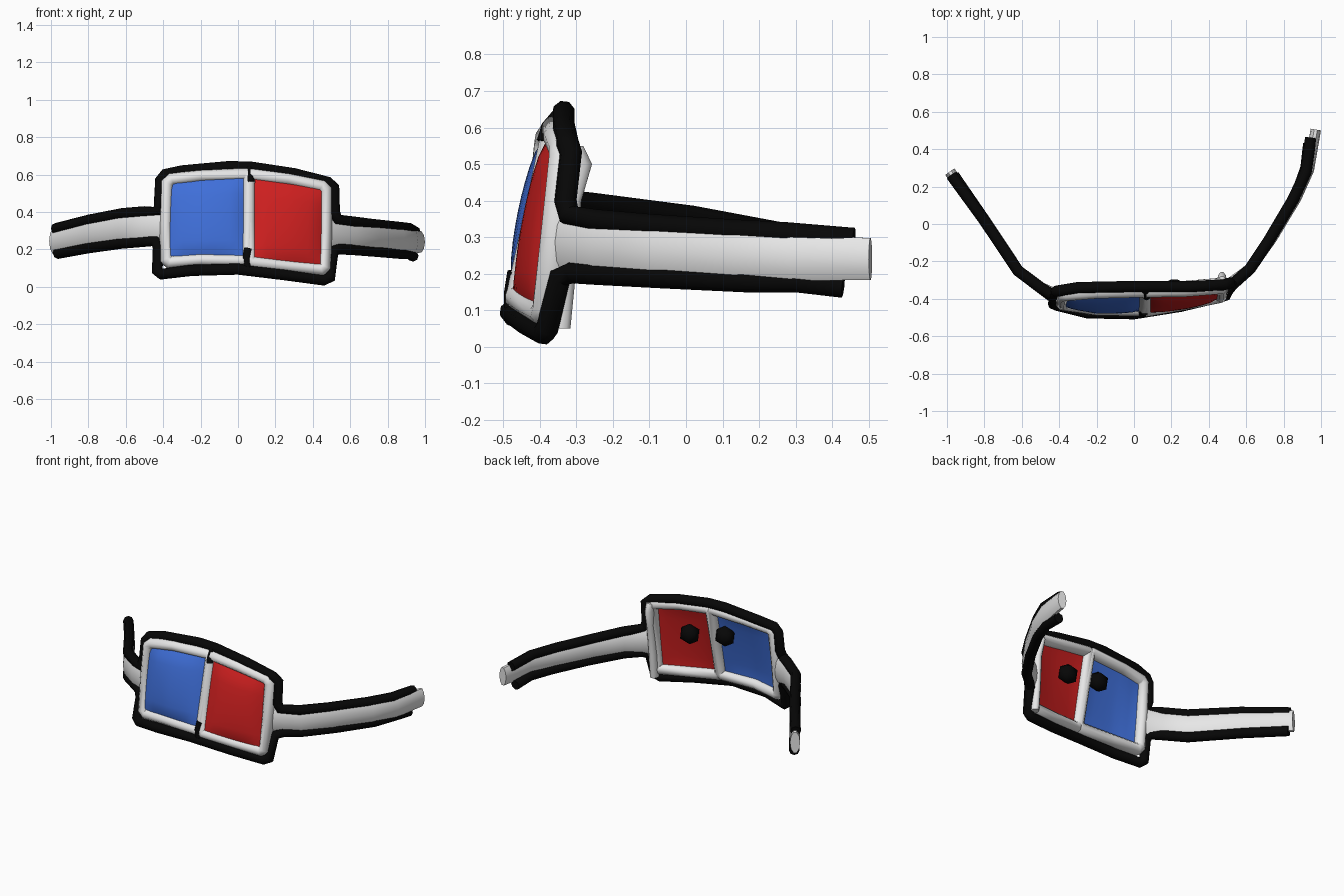
import bpy, bmesh, math
from mathutils import Vector

if "Cube" in bpy.data.objects:
    bpy.data.objects.remove(bpy.data.objects["Cube"])


def material(name, rgb):
    m = bpy.data.materials.new(name)
    m.diffuse_color = (*rgb, 1)
    m.use_nodes = True
    m.node_tree.nodes["Principled BSDF"].inputs["Base Color"].default_value = m.diffuse_color
    return m


WHITE = material("white", (0.8, 0.8, 0.8))
BLACK = material("black", (0.002, 0.002, 0.002))
RED = material("red", (0.62, 0.014, 0.014))
BLUE = material("blue", (0.05, 0.16, 0.7))


def finish(name, bm, mat):
    bmesh.ops.recalc_face_normals(bm, faces=bm.faces)
    me = bpy.data.meshes.new(name)
    bm.to_mesh(me)
    bm.free()
    ob = bpy.data.objects.new(name, me)
    bpy.context.collection.objects.link(ob)
    me.materials.append(mat)
    shade(ob)


def shade(ob):
    bpy.ops.object.select_all(action='DESELECT')
    ob.select_set(True)
    bpy.context.view_layer.objects.active = ob
    if ob.type == 'CURVE':
        bpy.ops.object.convert(target='MESH')
    bpy.ops.object.shade_smooth_by_angle(angle=math.radians(50))


def lerp_table(x, table):
    if x <= table[0][0]:
        return table[0][1]
    for (x0, y0), (x1, y1) in zip(table, table[1:]):
        if x <= x1:
            return y0 + (y1 - y0) * (x - x0) / (x1 - x0)
    return table[-1][1]


def front_y(x, z):
    """Depth of the tilted, curved front panel."""
    top = lerp_table(x, [(-.44, -.37), (-.25, -.345), (.3, -.335), (.5, -.315)])
    low = lerp_table(x, [(-.44, -.42), (-.2, -.475), (.08, -.48), (.5, -.38)])
    return low + (top - low) * z / .65


def sweep(name, path, axis, ra, rb, mat, closed=False, n=10):
    """Elliptical section along a path: ra along the fixed axis, rb across it."""
    bm = bmesh.new()
    pts = [Vector(p) for p in path]
    axis, rings, k = Vector(axis), [], len(path)
    for i, p in enumerate(pts):
        prev = pts[i - 1] if closed or i > 0 else p
        nxt = pts[(i + 1) % k] if closed or i < k - 1 else p
        d0 = (p - prev if p != prev else nxt - p).normalized()
        d1 = (nxt - p if nxt != p else p - prev).normalized()
        t = (d0 + d1).normalized()
        side = t.cross(axis).normalized() * min(1.5, 1 / max(.3, t.dot(d1)))
        h = ra[i] if isinstance(ra, list) else ra
        ring = []
        for j in range(n):
            a = math.tau * (j + .5) / n
            ring.append(bm.verts.new(p + axis * h * math.cos(a) + side * rb * math.sin(a)))
        rings.append(ring)
    for i in range(k if closed else k - 1):
        r0, r1 = rings[i], rings[(i + 1) % k]
        for j in range(n):
            bm.faces.new((r0[j], r0[(j + 1) % n], r1[(j + 1) % n], r1[j]))
    if not closed:
        bm.faces.new(rings[0])
        bm.faces.new(rings[-1])
    finish(name, bm, mat)


def tube(name, path, radius, mat):
    """Round tube along straight segments, converted to mesh."""
    cu = bpy.data.curves.new(name, 'CURVE')
    cu.dimensions = '3D'
    cu.bevel_depth, cu.bevel_resolution, cu.use_fill_caps = radius, 2, True
    sp = cu.splines.new('POLY')
    sp.points.add(len(path) - 1)
    for q, p in zip(sp.points, path):
        q.co = (*p, 1)
    ob = bpy.data.objects.new(name, cu)
    bpy.context.collection.objects.link(ob)
    cu.materials.append(mat)
    shade(ob)


def lens(name, corners, mat, n=10):
    """Cushion-shaped lens spanning four (x, z) corners."""
    bm = bmesh.new()
    a, b, c, d = [Vector(p) for p in corners]
    front, back = [], []
    for i in range(n + 1):
        for j in range(n + 1):
            u, v = i / n, j / n
            p = (a * (1 - u) + b * u) * (1 - v) + (d * (1 - u) + c * u) * v
            bulge = (16 * u * (1 - u) * v * (1 - v)) ** .5
            y = front_y(p.x, p.y)
            front.append(bm.verts.new((p.x, y - .025 - .035 * bulge, p.y)))
            back.append(bm.verts.new((p.x, y + .005 - .012 * bulge, p.y)))
    w = n + 1
    for i in range(n):
        for j in range(n):
            q = (i * w + j, (i + 1) * w + j, (i + 1) * w + j + 1, i * w + j + 1)
            bm.faces.new([front[k] for k in q])
            bm.faces.new([back[k] for k in reversed(q)])
    edge = ([i * w for i in range(n)] + [n * w + j for j in range(n)]
            + [i * w + n for i in range(n, 0, -1)] + [j for j in range(n, 0, -1)])
    for e0, e1 in zip(edge, edge[1:] + edge[:1]):
        bm.faces.new((front[e0], back[e0], back[e1], front[e1]))
    finish(name, bm, mat)


# White rims around each lens
rims = {
    "left_rim": [(-.385, .15), (-.385, .34), (-.378, .555), (-.355, .575), (-.2, .592),
                 (.04, .603), (.055, .59), (.055, .35), (.055, .15), (.04, .138), (-.2, .145),
                 (-.365, .132)],
    "right_rim": [(.06, .59), (.075, .6), (.27, .575), (.45, .54), (.468, .52), (.468, .3),
                  (.465, .11), (.445, .092), (.27, .11), (.075, .132), (.06, .15), (.06, .35)],
}
for name, loop in rims.items():
    sweep(name, [(x, front_y(x, z), z) for x, z in loop], (0, 1, 0), .045, .034,
          WHITE, closed=True)

# White post behind the right rim
sweep("right_rim_post", [(.47, -.31, .55), (.47, -.3, .5), (.475, -.315, .4), (.47, -.335, .2),
                         (.47, -.345, .05)], (0, 1, 0), [.03, .045, .03, .035, .03], .025, WHITE)

# Lenses
lens("blue_lens", [(-.375, .165), (.035, .165), (.035, .585), (-.37, .56)], BLUE)
lens("red_lens", [(.08, .14), (.445, .11), (.455, .525), (.09, .575)], RED)

# White side arms
sweep("left_arm", [(-.40, -.385, .32), (-.5, -.34, .32), (-.62, -.25, .312), (-.8, .02, .282),
                   (-.985, .28, .245)], (0, 0, 1), [.09, .09, .085, .08, .07], .03, WHITE)
sweep("right_arm", [(.48, -.34, .285), (.62, -.24, .272), (.735, -.08, .262), (.868, .14, .25),
                    (.935, .29, .245), (.972, .505, .24)], (0, 0, 1),
      [.085, .08, .075, .07, .068, .06], .028, WHITE)

# Black outline along the top and bottom edges
tube("top_outline", [(-.975, .26, .31), (-.8, .02, .355), (-.62, -.25, .39), (-.5, -.34, .4),
                     (-.43, -.385, .405), (-.42, -.37, .45), (-.415, -.36, .57), (-.39, -.355, .602),
                     (-.3, -.34, .62), (-.05, -.335, .643), (.07, -.335, .64), (.3, -.335, .605),
                     (.48, -.325, .56), (.513, -.315, .53), (.515, -.33, .4), (.53, -.32, .36),
                     (.62, -.24, .345), (.72, -.09, .332), (.85, .13, .318), (.92, .28, .31),
                     (.945, .46, .295)], .031, BLACK)
tube("bottom_outline", [(-.965, .26, .18), (-.8, .02, .21), (-.62, -.25, .235),
                        (-.5, -.34, .245), (-.44, -.385, .245), (-.425, -.4, .21),
                        (-.432, -.425, .085), (-.41, -.435, .068), (-.25, -.475, .088),
                        (0, -.48, .095), (.25, -.44, .065), (.46, -.39, .036), (.492, -.38, .05),
                        (.508, -.345, .19), (.54, -.31, .204), (.62, -.24, .2),
                        (.75, -.05, .19), (.87, .16, .18), (.92, .3, .18),
                        (.935, .43, .165)], .031, BLACK)

# Black notches at both ends of the bridge
tube("top_notch", [(.06, -.345, .635), (.06, -.375, .6), (.068, -.387, .56)], .022, BLACK)
tube("bottom_notch", [(.05, -.475, .1), (.045, -.475, .15), (.055, -.466, .205)], .023, BLACK)

# Black beads behind the lenses
for name, pos in (("red_side_bead", (.215, -.345, .395)), ("blue_side_bead", (-.03, -.36, .44))):
    bm = bmesh.new()
    bmesh.ops.create_icosphere(bm, subdivisions=1, radius=.067)
    for v in bm.verts:
        v.co.y *= .85
        v.co += Vector(pos)
    finish(name, bm, BLACK)
